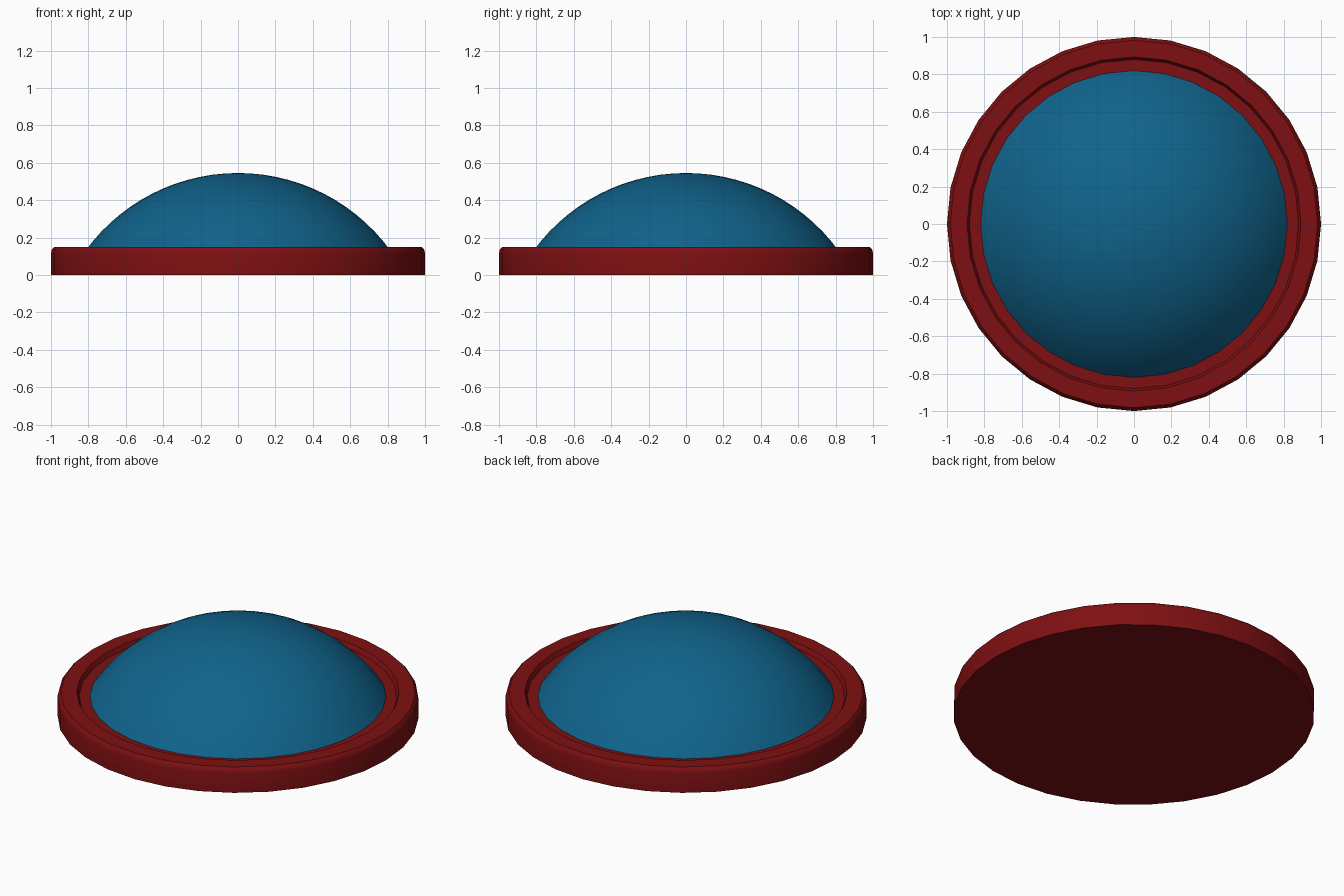
import bpy
import math

SIDES = 32

cube = bpy.data.objects.get("Cube")
if cube:
    bpy.data.objects.remove(cube, do_unlink=True)


def material(name, color):
    mat = bpy.data.materials.new(name)
    mat.use_nodes = True
    mat.diffuse_color = color
    bsdf = mat.node_tree.nodes["Principled BSDF"]
    bsdf.inputs["Base Color"].default_value = color
    return mat


def lathe(name, profile, mat):
    """Revolve (radius, z) points about z; radius 0 becomes a single pole."""
    verts, rings, faces = [], [], []
    for r, z in profile:
        count = SIDES if r > 0 else 1
        rings.append([len(verts) + i for i in range(count)])
        for i in range(count):
            a = math.tau * i / SIDES
            verts.append((r * math.cos(a), r * math.sin(a), z))
    for low, high in zip(rings, rings[1:]):
        for i in range(SIDES):
            j = (i + 1) % SIDES
            quad = [low[i % len(low)], low[j % len(low)],
                    high[j % len(high)], high[i % len(high)]]
            faces.append(list(dict.fromkeys(quad)))
    mesh = bpy.data.meshes.new(name)
    mesh.from_pydata(verts, [], faces)
    mesh.materials.append(mat)
    obj = bpy.data.objects.new(name, mesh)
    bpy.context.collection.objects.link(obj)
    bpy.ops.object.select_all(action="DESELECT")
    obj.select_set(True)
    bpy.context.view_layer.objects.active = obj
    bpy.ops.object.shade_smooth_by_angle(angle=math.radians(30))
    return obj


red = material("dark red", (0.21, 0.005, 0.006, 1))
blue = material("deep blue", (0.005, 0.125, 0.26, 1))

# Disc with a chamfered rim and a shallow recess around the dome
FLOOR = 0.124
lathe("base_disc", [(0, 0), (1, 0), (1, 0.118), (0.995, 0.136), (0.982, 0.15),
                    (0.893, 0.15), (0.88, FLOOR), (0, FLOOR)], red)

# Spherical cap rising from the recess floor
EDGE, TOP, RINGS = 0.82, 0.545, 14
rise = TOP - FLOOR
radius = (EDGE ** 2 + rise ** 2) / (2 * rise)
spread = math.asin(EDGE / radius)
cap = []
for k in range(RINGS):
    a = spread * (1 - k / RINGS)
    cap.append((radius * math.sin(a), TOP - radius * (1 - math.cos(a))))
lathe("dome", cap + [(0, TOP)], blue)
